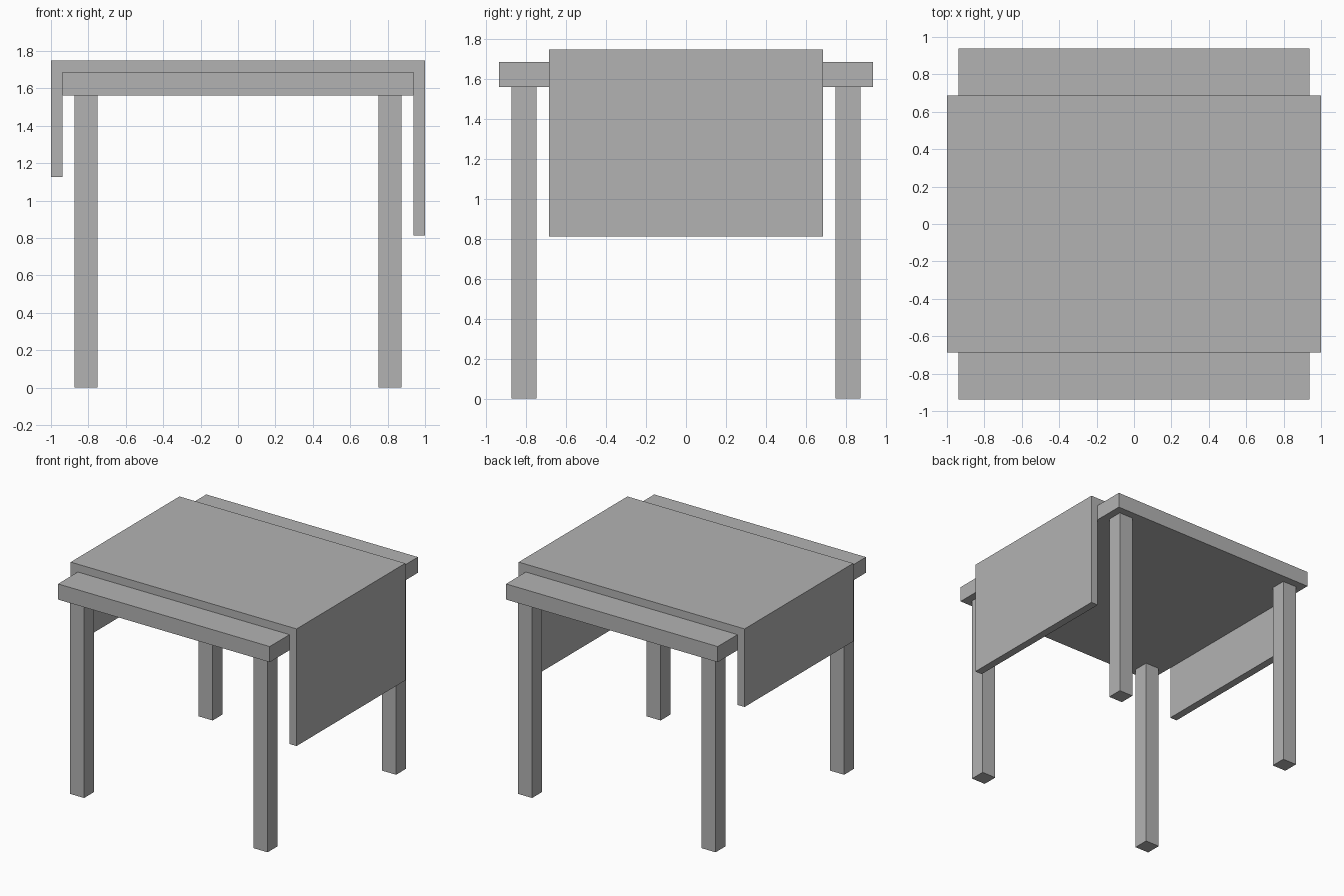
import bpy
import bmesh

old = bpy.data.objects.get("Cube")
if old:
    bpy.data.objects.remove(old, do_unlink=True)

grey = bpy.data.materials.new("plain grey")
grey.use_nodes = True
colour = (0.45, 0.45, 0.45, 1)
grey.diffuse_color = colour
grey.node_tree.nodes["Principled BSDF"].inputs["Base Color"].default_value = colour


def prism(name, profile, y0, y1):
    """Extrude an x-z outline from y0 to y1."""
    bm = bmesh.new()
    face = bm.faces.new([bm.verts.new((x, y0, z)) for x, z in profile])
    ext = bmesh.ops.extrude_face_region(bm, geom=[face])
    moved = [v for v in ext["geom"] if isinstance(v, bmesh.types.BMVert)]
    bmesh.ops.translate(bm, verts=moved, vec=(0, y1 - y0, 0))
    bmesh.ops.recalc_face_normals(bm, faces=bm.faces)
    mesh = bpy.data.meshes.new(name)
    bm.to_mesh(mesh)
    bm.free()
    mesh.materials.append(grey)
    obj = bpy.data.objects.new(name, mesh)
    bpy.context.collection.objects.link(obj)
    return obj


def box(name, x0, x1, y0, y1, z0, z1):
    return prism(name, [(x0, z0), (x1, z0), (x1, z1), (x0, z1)], y0, y1)


# Table top
half, under, top = 0.9375, 1.5625, 1.6875
box("table_top", -half, half, -half, half, under, top)

# Square legs, set in from the corners
leg_in, leg_out = 0.75, 0.875
for side, sx in (("left", 1), ("right", -1)):
    for end, sy in (("front", -1), ("back", 1)):
        xs = sorted((sx * leg_in, sx * leg_out))
        ys = sorted((sy * leg_in, sy * leg_out))
        box(f"{end}_{side}_leg", *xs, *ys, 0, under)

# Cloth draped over the top, hanging lower on its left side
short_hem, long_hem, cloth_top = 1.125, 0.8125, 1.75
prism("tablecloth", [
    (-1, short_hem), (-half, short_hem), (-half, top), (half, top),
    (half, long_hem), (1, long_hem), (1, cloth_top), (-1, cloth_top),
], -0.6875, 0.6875)
